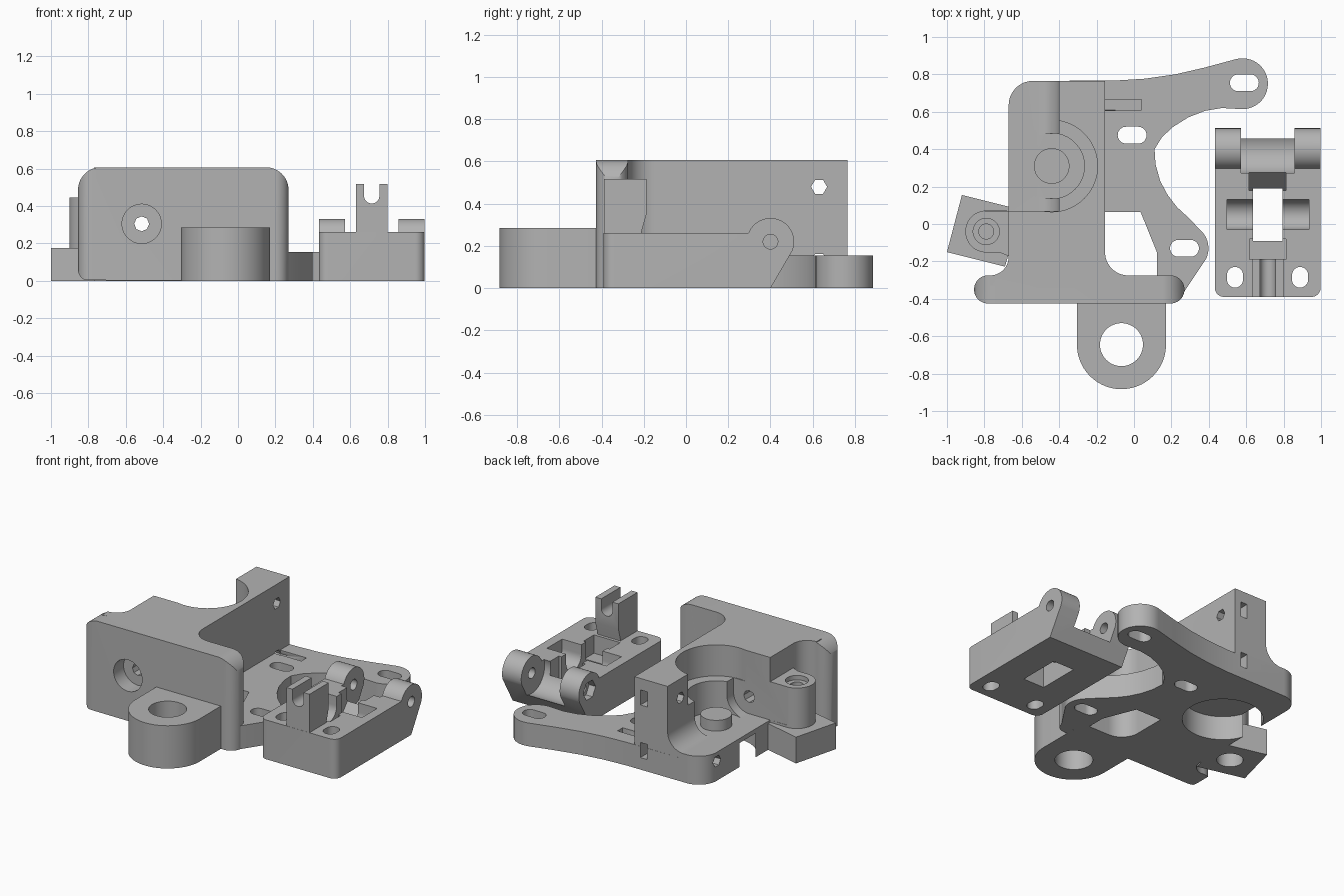
import bpy, bmesh
from math import cos, sin, radians, atan2, hypot, pi

cube = bpy.data.objects.get("Cube")
if cube:
    bpy.data.objects.remove(cube, do_unlink=True)

grey = bpy.data.materials.new("plastic grey")
grey.use_nodes = True
grey.diffuse_color = (0.45, 0.45, 0.45, 1)
grey.node_tree.nodes["Principled BSDF"].inputs["Base Color"].default_value = grey.diffuse_color


def arc(cx, cy, r, a0, a1, n=16):
    return [(cx + r * cos(radians(a0 + (a1 - a0) * i / n)),
             cy + r * sin(radians(a0 + (a1 - a0) * i / n))) for i in range(n + 1)]


def circle(cx, cy, r, n=48):
    return arc(cx, cy, r, 0, 360, n)[:-1]


def rect(x0, x1, y0, y1, r=0.0):
    if not r:
        return [(x0, y0), (x1, y0), (x1, y1), (x0, y1)]
    return (arc(x0 + r, y0 + r, r, 180, 270, 10) + arc(x1 - r, y0 + r, r, 270, 360, 10)
            + arc(x1 - r, y1 - r, r, 0, 90, 10) + arc(x0 + r, y1 - r, r, 90, 180, 10))


def prism(name, pts, lo, hi, axis="z"):
    """Extrude a profile along an axis; profiles are xy, xz or yz."""
    put = {"z": lambda u, v, w: (u, v, w), "y": lambda u, v, w: (u, w, v),
           "x": lambda u, v, w: (w, u, v)}[axis]
    bm = bmesh.new()
    low = [bm.verts.new(put(u, v, lo)) for u, v in pts]
    high = [bm.verts.new(put(u, v, hi)) for u, v in pts]
    bm.faces.new(low)
    bm.faces.new(high)
    for i in range(len(pts)):
        j = (i + 1) % len(pts)
        bm.faces.new((low[i], low[j], high[j], high[i]))
    bmesh.ops.remove_doubles(bm, verts=bm.verts, dist=1e-5)
    bmesh.ops.recalc_face_normals(bm, faces=bm.faces)
    mesh = bpy.data.meshes.new(name)
    bm.to_mesh(mesh)
    bm.free()
    mesh.materials.append(grey)
    ob = bpy.data.objects.new(name, mesh)
    bpy.context.collection.objects.link(ob)
    return ob


def combine(target, others, operation):
    """Apply booleans one by one and discard the helpers."""
    for other in others:
        mod = target.modifiers.new("bool", "BOOLEAN")
        mod.operation, mod.solver, mod.object = operation, "EXACT", other
        deps = bpy.context.evaluated_depsgraph_get()
        mesh = bpy.data.meshes.new_from_object(target.evaluated_get(deps))
        target.modifiers.clear()
        target.data = mesh
        bpy.data.objects.remove(other, do_unlink=True)
    return target


def cut(pts, lo, hi, axis="z"):
    return prism("cutter", pts, lo, hi, axis)


def finish(ob):
    bpy.ops.object.select_all(action="DESELECT")
    ob.select_set(True)
    bpy.context.view_layer.objects.active = ob
    bpy.ops.object.shade_smooth_by_angle(angle=radians(32))


# ---- Main body: base plate with two slotted ears ----
plate_outline = (arc(-0.54, 0.635, 0.13, 180, 90) + [(-0.1, 0.767), (0.06, 0.777), (0.22, 0.8), (0.38, 0.837)]
                 + arc(0.58, 0.75, 0.136, 105, -90, 24)
                 + [(0.47, 0.62), (0.38, 0.605), (0.29, 0.57), (0.21, 0.52), (0.15, 0.465), (0.11, 0.4),
                    (0.115, 0.32), (0.14, 0.23), (0.18, 0.155), (0.23, 0.09), (0.29, 0.035)]
                 + arc(0.265, -0.13, 0.133, 50, -25) + [(0.27, -0.36), (-0.67, -0.36)])
body = prism("extruder_body", plate_outline, 0, 0.155)

# Tall block blended into the front wall
block = prism("block", arc(-0.54, 0.635, 0.13, 180, 90) + [(-0.155, 0.765)]
              + arc(-0.03, -0.15, 0.125, 180, 270) + [(-0.03, -0.33), (-0.77, -0.33)]
              + arc(-0.77, -0.175, 0.1, 270, 360), 0, 0.607)

# Front wall, rounded in plan and in elevation
wall = prism("wall", rect(-0.855, 0.27, -0.425, -0.275, 0.0745), 0, 0.607)
elevation = (arc(-0.795, 0.06, 0.06, 180, 250) + [(0.28, 0)] + [(0.27, 0.3)]
             + arc(0.15, 0.487, 0.12, 0, 90) + arc(-0.735, 0.487, 0.12, 90, 180))
combine(wall, [cut(elevation, -0.6, 0, "y")], "INTERSECT")

# Side bracket and screw boss, and front mounting lug
bracket = prism("bracket", [(-0.92, 0.155), (-1, -0.15), (-0.69, -0.228), (-0.6, 0.075)], 0, 0.175)
boss = prism("boss", arc(-0.79, -0.04, 0.112, 90, 270, 24) + [(-0.72, -0.152), (-0.65, -0.18), (-0.6, 0.07)],
             0, 0.445)
lug = prism("lug", arc(-0.067, -0.645, 0.238, 180, 360, 40) + [(0.171, -0.35), (-0.305, -0.35)], 0, 0.285)
combine(body, [block, wall, bracket, boss, lug], "UNION")

# Gear chamber, bearing bores, filament channel and window
gx, gy, fx, fz = -0.44, 0.31, -0.515, 0.305
cuts = [
    cut(circle(gx, gy, 0.245, 64), 0.4, 0.7),
    cut(circle(gx, gy, 0.175, 64), 0.19, 0.7),
    cut(circle(gx, gy, 0.245, 64), -0.1, 0.16),
    cut([(-0.8, 0.19)] + arc(fx, fz, 0.115, 270, 360) + [(-0.4, 0.7), (-0.8, 0.7)], 0.07, 0.9, "y"),
    cut(circle(fx, fz, 0.04, 8), -0.6, 0.2, "y"),
    cut(circle(fx, fz, 0.105), -0.6, -0.32, "y"),
    cut([(-0.155, 0.065)] + arc(-0.03, -0.15, 0.125, 180, 270)
        + [(0.122, -0.275), (0.122, -0.15), (0.035, 0.065)], -0.1, 0.4),
    cut(circle(-0.067, -0.645, 0.115), -0.1, 0.4),
    cut(rect(-0.154, 0.04, 0.61, 0.665), 0.07, 0.3),
    cut(circle(-0.79, -0.04, 0.07), 0.415, 0.6),
    cut(circle(-0.79, -0.04, 0.04), 0.3, 0.6),
    cut(circle(-0.79, -0.04, 0.08), -0.1, 0.1),
]
# Plate slots
for x, y in ((-0.01, 0.475), (0.27, -0.13), (0.59, 0.755)):
    cuts.append(cut(rect(x - 0.077, x + 0.077, y - 0.045, y + 0.045, 0.0445), -0.1, 0.3))
# Clamp bolt holes with nut slots
for z in (0.13, 0.48):
    cuts.append(cut(circle(0.63, z, 0.038, 6), -0.9, -0.1, "x"))
    cuts.append(cut(rect(-0.25, -0.2, z - 0.05, z + 0.05), 0.58, 0.9, "y"))
combine(body, cuts, "DIFFERENCE")
combine(body, [prism("post", circle(gx, gy, 0.095), 0.17, 0.262)], "UNION")
finish(body)

# ---- Idler: body with two hinge arms ----
hy, hz, hr = 0.4, 0.22, 0.112
tilt = -2 * (90 - 61)
side = [(-0.39, 0), (0.4, 0)] + arc(hy, hz, hr, -22, 158, 32) + [(-0.39, 0.262)]
idler = prism("idler", side, 0.432, 0.998, "x")
mid = 0.715
cuts = [
    cut(circle(hy, hz, 0.135), 0.573, 0.857, "x"),
    cut(rect(0.29, 0.7, 0.2, 0.5), 0.573, 0.857, "x"),
    cut(circle(hy, hz, 0.035, 24), 0.3, 1.1, "x"),
    cut(circle(hy, hz, 0.065, 6), 0.3, 0.48, "x"),
    cut(rect(mid - 0.078, mid + 0.078, -0.09, 0.19), -0.1, 0.5),
    # bearing axle cradle
    cut([(-0.03, 0.4)] + arc(0.05, 0.2, 0.08, 180, 360, 24) + [(0.13, 0.4)], 0.497, 0.935, "x"),
    # sloped relief behind and step in front of the window
    cut([(0.18, 0.06), (0.3, 0.2), (0.3, 0.4), (0.18, 0.4)], 0.615, 0.812, "x"),
    cut(rect(mid - 0.097, mid + 0.097, -0.19, -0.08), 0.14, 0.4),
]
for x in (0.54, 0.888):
    cuts.append(cut(rect(x - 0.043, x + 0.043, -0.34, -0.23, 0.0425), -0.1, 0.4))
combine(idler, cuts, "DIFFERENCE")
# Rounded front corners
combine(idler, [cut(rect(0.432, 0.998, -0.39, 0.8, 0.05), -0.1, 0.5)], "INTERSECT")

# Slotted upright latch
latch = prism("latch", [(-0.389, 0.1), (-0.22, 0.1), (-0.21, 0.27), (-0.187, 0.35), (-0.187, 0.518),
                        (-0.389, 0.518)], 0.63, 0.8, "x")
u_slot = arc(mid, 0.455, 0.041, 180, 360, 20) + [(mid + 0.041, 0.7), (mid - 0.041, 0.7)]
combine(latch, [cut(u_slot, -0.6, 0, "y")], "DIFFERENCE")
combine(idler, [latch], "UNION")
finish(idler)
